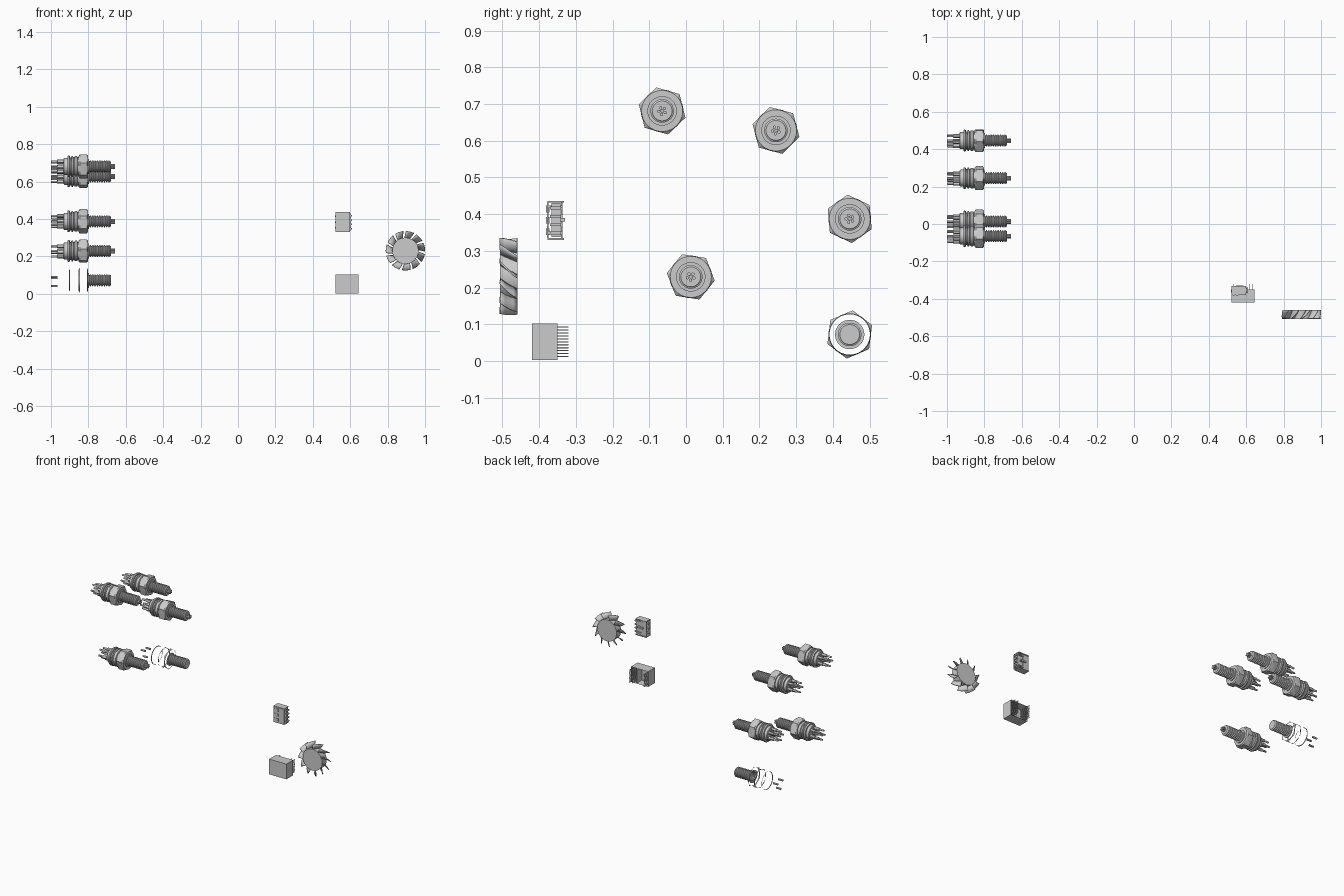
import bpy, bmesh
from math import cos, sin, pi, radians
from mathutils import Matrix, Vector

if "Cube" in bpy.data.objects:
    bpy.data.objects.remove(bpy.data.objects["Cube"])


def finish(bm, name, loc=(0, 0, 0), angle=30):
    bmesh.ops.recalc_face_normals(bm, faces=bm.faces)
    me = bpy.data.meshes.new(name)
    bm.to_mesh(me)
    bm.free()
    me.shade_smooth()
    me.set_sharp_from_angle(angle=radians(angle))
    ob = bpy.data.objects.new(name, me)
    ob.location = loc
    bpy.context.collection.objects.link(ob)
    return ob


def copy(ob, name, loc, spin):
    new = bpy.data.objects.new(name, ob.data)
    new.location, new.rotation_euler = loc, (spin, 0, 0)
    bpy.context.collection.objects.link(new)


def lathe(bm, prof, segs=48, y0=0, z0=0):
    """Turn (x, r) pairs round the x axis; r = 'hex' gives a hexagonal ring."""
    rings = []
    for x, r in prof:
        ring = []
        for i in range(segs):
            a = 2 * pi * i / segs
            rr = 0.0572 / cos(a % (pi / 3) - pi / 6) if r == 'hex' else r
            ring.append(bm.verts.new((x, y0 + rr * cos(a), z0 + rr * sin(a))))
        rings.append(ring)
    for p, q in zip(rings, rings[1:]):
        for i in range(segs):
            j = (i + 1) % segs
            bm.faces.new((p[i], p[j], q[j], q[i]))
    bmesh.ops.remove_doubles(bm, verts=[v for r in rings for v in r], dist=1e-6)


def box(bm, x0, x1, y0, y1, z0, z1):
    m = Matrix.Translation(((x0 + x1) / 2, (y0 + y1) / 2, (z0 + z1) / 2))
    m = m @ Matrix.Diagonal((x1 - x0, y1 - y0, z1 - z0, 1))
    return bmesh.ops.create_cube(bm, size=1, matrix=m)['verts']


def ring_spots(r, n=5):
    return [(r * cos(2 * pi * i / n), r * sin(2 * pi * i / n)) for i in range(n)]


# threaded tail, shared by whole and partial connectors
thread = [(.198, .04), (.203, .04), (.203, .03)]
for k in range(9):
    t = .206 + k * .0125
    thread += [(t, .026), (t + .003, .032), (t + .007, .032), (t + .010, .026)]
thread += [(.318, .029), (.320, .027), (.320, 0)]

bm = bmesh.new()
lathe(bm, thread, 32)
tail = finish(bm, "threaded_tail")

# flanged body with seal grooves
bm = bmesh.new()
lathe(bm, [(.068, 0), (.068, .042), (.071, .045), (.088, .046), (.088, .056), (.092, .058),
           (.097, .058), (.101, .055), (.101, .048), (.108, .048), (.111, .056), (.117, .056),
           (.120, .049), (.125, .049), (.128, .055), (.140, .055), (.143, .049), (.150, .049)], 40)
body = finish(bm, "flanged_body")

# chamfered hex nut
bm = bmesh.new()
lathe(bm, [(.148, .03), (.148, .056), (.154, 'hex'), (.192, 'hex'), (.198, .056), (.198, .03)])
nut = finish(bm, "hex_nut", angle=20)

# stepped contact pins at the rear
bm = bmesh.new()
for y, z in ring_spots(.030) + [(0, 0)]:
    lathe(bm, [(.068, .0095), (.034, .0095), (.032, .006), (.003, .006), (0, .004), (0, 0)], 12, y, z)
pins = finish(bm, "contact_pins")

# wire bundle at the tip
bm = bmesh.new()
for y, z in ring_spots(.0095) + [(0, 0)]:
    lathe(bm, [(.31, .0045), (.342, .0045), (.342, 0)], 12, y, z)
wires = finish(bm, "wire_bundle")

# partial connector shell: nut corners, loose rings and short pin shells
bm = bmesh.new()
for x0, x1 in ((.198, .192), (.148, .154)):
    lathe(bm, [(x0, .0562), (x1, 'hex')])
lathe(bm, [(.101, .055), (.097, .058)], 40)
shell = finish(bm, "partial_shell")
bm = bmesh.new()
for y, z in ring_spots(.030, 3):
    lathe(bm, [(.034, .006), (.003, .006), (0, .004), (0, 0)], 12, y, z)
short = finish(bm, "partial_pins")

# five connectors: y, z and roll angle
spots = [(-.065, .681, 44), (.245, .628, 45), (.446, .387, 35), (.013, .229, 51), (.446, .072, 23)]
parts = [tail, body, nut, pins, wires, shell, short]
for n, (y, z, roll) in enumerate(spots):
    use = [tail, shell, short] if n == 4 else [tail, body, nut, pins, wires]
    for p in use:
        copy(p, f"connector_{n + 1}_{p.name}", (-1, y, z), radians(roll))
for p in parts:
    bpy.data.objects.remove(p)

# fan hub
bm = bmesh.new()
bmesh.ops.create_cone(bm, cap_ends=True, segments=48, radius1=.07, radius2=.07, depth=.048,
                      matrix=Matrix.Rotation(pi / 2, 4, 'X'))
finish(bm, "fan_hub", (.895, -.483, .23))

# slanted fan blades
bm = bmesh.new()
N, S = 11, 5
for i in range(N):
    a0 = 2 * pi * i / N + .25
    rows = []
    for r in (.066, .085, .105):
        row = []
        for k in range(S):
            u = k / (S - 1) - .5
            a = a0 - u * .42 - .1 * (r - .066) / .039 + .12 * u * u
            row.append(bm.verts.new((r * cos(a), u * .046, r * sin(a))))
        rows.append(row)
    for p, q in zip(rows, rows[1:]):
        for k in range(S - 1):
            bm.faces.new((p[k], p[k + 1], q[k + 1], q[k]))
blades = finish(bm, "fan_blades", (.895, -.483, .23))
mod = blades.modifiers.new("thickness", 'SOLIDIFY')
mod.thickness, mod.offset = .004, 0

# open-backed socket housing: inset the rear face and push it inwards
bm = bmesh.new()
box(bm, .52, .645, -.42, -.35, .002, .102)
bm.normal_update()
back = [f for f in bm.faces if f.normal.y > .9]
bmesh.ops.inset_region(bm, faces=back, thickness=.006)
bmesh.ops.translate(bm, verts=back[0].verts, vec=(0, -.05, 0))
finish(bm, "socket_housing")

# socket divider and rear pins
bm = bmesh.new()
box(bm, .601, .605, -.402, -.352, .006, .098)
finish(bm, "socket_divider")
bm = bmesh.new()
for k in range(11):
    z = .012 + k * .008
    for x in (.530, .616, .636):
        box(bm, x - .0015, x + .0015, -.402, -.32, z - .0015, z + .0015)
finish(bm, "socket_pins")

# small terminal block: body, end flanges and side walls
bm = bmesh.new()
box(bm, .55, .603, -.366, -.342, .338, .430)
box(bm, .545, .598, -.376, -.336, .345, .352)
box(bm, .545, .598, -.376, -.336, .416, .423)
finish(bm, "terminal_body")
bm = bmesh.new()
for z in (.330, .431):
    box(bm, .522, .600, -.377, -.332, z, z + .005)
for y in (-.379, -.341):
    box(bm, .522, .565, y, y + .004, .335, .431)
box(bm, .565, .600, -.379, -.374, .335, .431)
finish(bm, "terminal_shell")

# terminal clips, ridges on the free end, and the rear latch
bm = bmesh.new()
for z in (.352, .383, .414):
    for x in (.526, .546):
        box(bm, x, x + .012, -.382, -.372, z - .009, z + .009)
    box(bm, .518, .55, -.365, -.35, z - .004, z + .004)
finish(bm, "terminal_clips")
bm = bmesh.new()
for k in range(4):
    z = .348 + k * .023
    box(bm, .60, .610, -.370, -.340, z - .004, z + .004)
finish(bm, "terminal_ridges")
bm = bmesh.new()
box(bm, .545, .585, -.342, -.329, .380, .390)
finish(bm, "terminal_latch")
